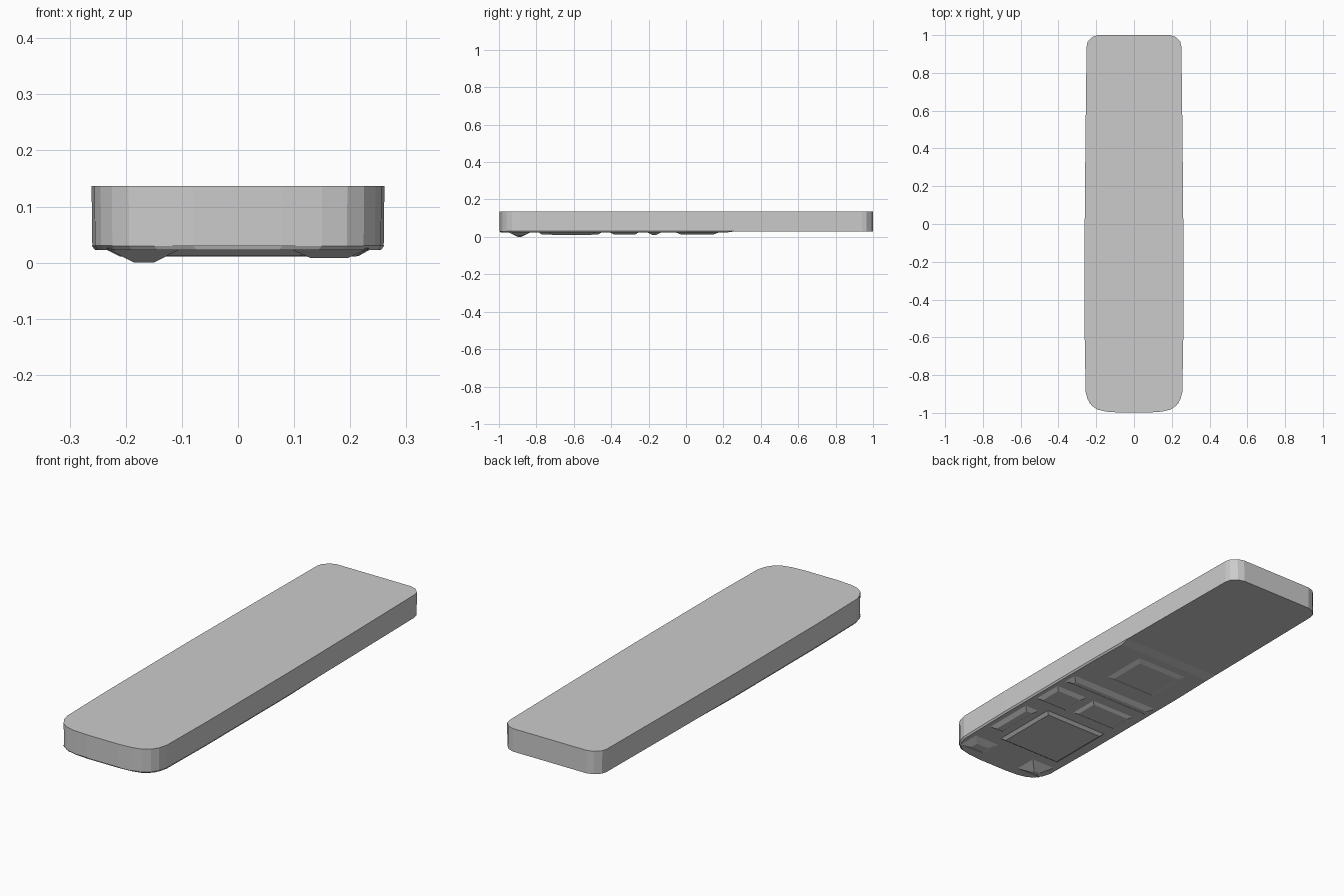
import bpy, bmesh

if "Cube" in bpy.data.objects:
    bpy.data.objects.remove(bpy.data.objects["Cube"])


def loft(name, rings):
    """Closed solid from stacked rings of equal length."""
    bm = bmesh.new()
    loops = [[bm.verts.new(p) for p in ring] for ring in rings]
    n = len(loops[0])
    for a, b in zip(loops, loops[1:]):
        for i in range(n):
            j = (i + 1) % n
            bm.faces.new((a[i], a[j], b[j], b[i]))
    bm.faces.new(loops[0][::-1])
    bm.faces.new(loops[-1])
    bmesh.ops.recalc_face_normals(bm, faces=bm.faces)
    mesh = bpy.data.meshes.new(name)
    bm.to_mesh(mesh)
    bm.free()
    obj = bpy.data.objects.new(name, mesh)
    bpy.context.collection.objects.link(obj)
    return obj


def mirrored(half, z, scale=1.0):
    right = [(x * scale, y, z) for x, y in half]
    left = [(-x * scale, y, z) for x, y in reversed(half)]
    return right + left


def pad(name, x0, x1, y0, y1, low, slope, high=0.026):
    """Shallow raised panel with sloping sides on the underside."""
    def rect(d, z):
        return [(x0 + d, y0 + d, z), (x1 - d, y0 + d, z),
                (x1 - d, y1 - d, z), (x0 + d, y1 - d, z)]
    return loft(name, [rect(slope, low), rect(0, high)])


# Main slab: slightly bowed sides, rounded front corners, clipped back corners
outline = [(0.08, -0.998), (0.15, -0.993), (0.195, -0.982), (0.225, -0.96),
           (0.245, -0.93), (0.256, -0.89), (0.261, -0.6), (0.261, 0.0),
           (0.257, 0.45), (0.251, 0.94), (0.245, 0.965), (0.22, 0.99),
           (0.19, 1.0)]
loft("slab_body", [mirrored(outline, 0.03, 0.995), mirrored(outline, 0.137)])

# Thin lower skin under the front half, fading out toward the back
upper = [(x, max(y, -0.995)) for x, y in outline[:8]] + [(0.258, 0.27)]
lower = [(x - 0.006, y + 0.006) for x, y in outline[:8]] + [(0.25, 0.215)]
loft("front_underside", [mirrored(lower, 0.023), mirrored(upper, 0.031)])

# Worn raised panels on the underside
pad("large_panel", -0.21, 0.13, -0.79, -0.45, 0.012, 0.02)
pad("side_panel_front", 0.15, 0.235, -0.74, -0.48, 0.011, 0.025)
pad("side_panel_mid", 0.06, 0.24, -0.41, -0.25, 0.012, 0.025)
pad("centre_panel", -0.21, 0.03, -0.40, -0.25, 0.014, 0.02)
pad("cross_ridge", -0.24, 0.24, -0.21, -0.13, 0.011, 0.03)
pad("back_panel", -0.16, 0.12, -0.06, 0.18, 0.014, 0.03)
pad("front_foot_left", -0.235, -0.10, -0.95, -0.83, 0.0, 0.05)
pad("front_foot_right", 0.09, 0.235, -0.95, -0.83, 0.008, 0.04)
